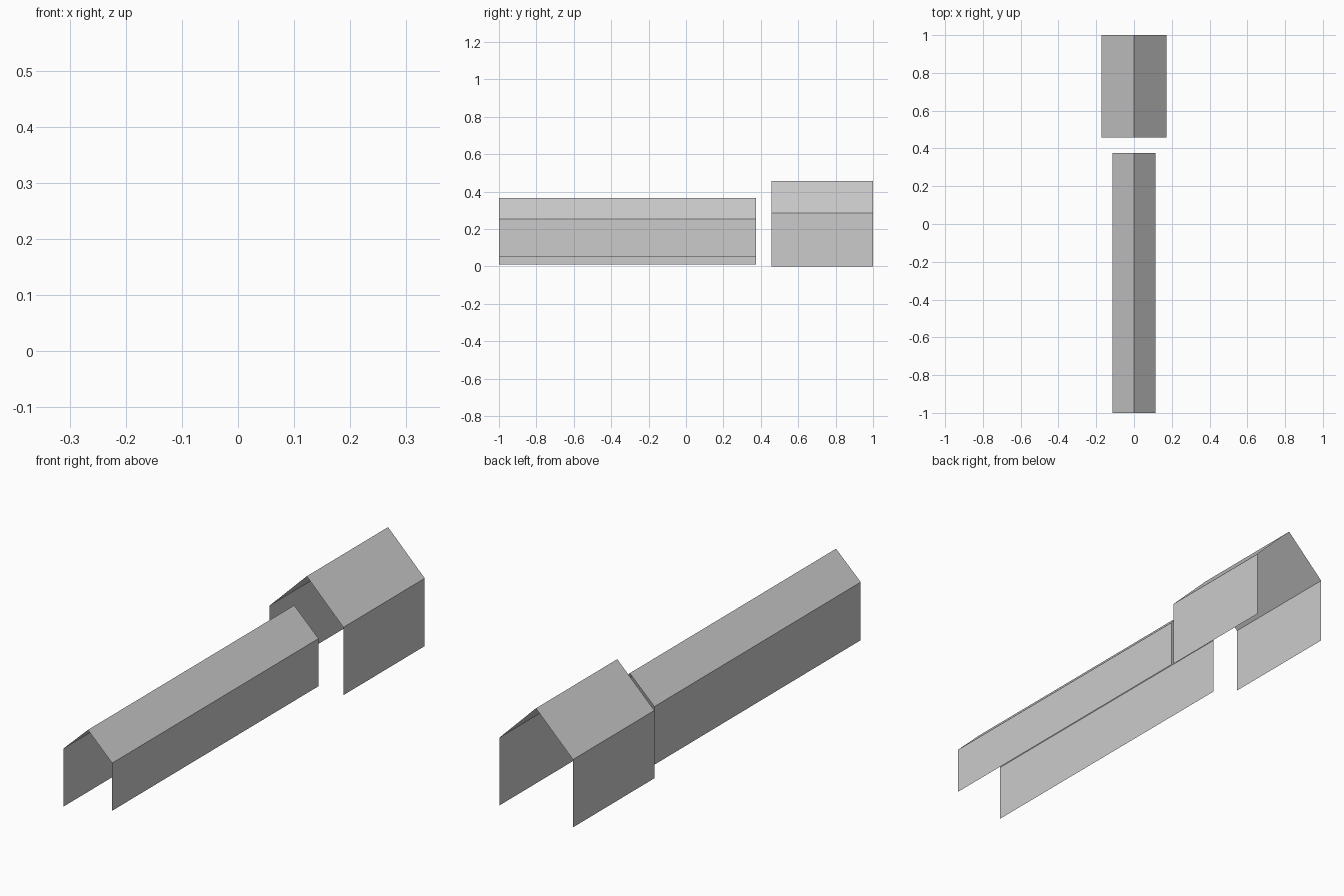
import bpy

if "Cube" in bpy.data.objects:
    bpy.data.objects.remove(bpy.data.objects["Cube"])


def gabled_shell(name, profile, y0, y1):
    """Open sheet: an (x, z) profile swept along y, with no ends or floor."""
    n = len(profile)
    verts = [(x, y, z) for y in (y0, y1) for x, z in profile]
    faces = [(i, i + 1, n + i + 1, n + i) for i in range(n - 1)]
    mesh = bpy.data.meshes.new(name)
    mesh.from_pydata(verts, [], faces)
    obj = bpy.data.objects.new(name, mesh)
    bpy.context.collection.objects.link(obj)
    return obj


# Long low hall, right wall ends a little higher than the left
gabled_shell("long_hall",
             [(0.113, 0.054), (0.113, 0.255), (0, 0.365),
              (-0.115, 0.255), (-0.115, 0.01)],
             -1.0, 0.375)

# Taller, wider block at the back
gabled_shell("rear_block",
             [(0.171, 0.0), (0.171, 0.286), (0, 0.456),
              (-0.173, 0.286), (-0.173, 0.0)],
             0.458, 1.0)
